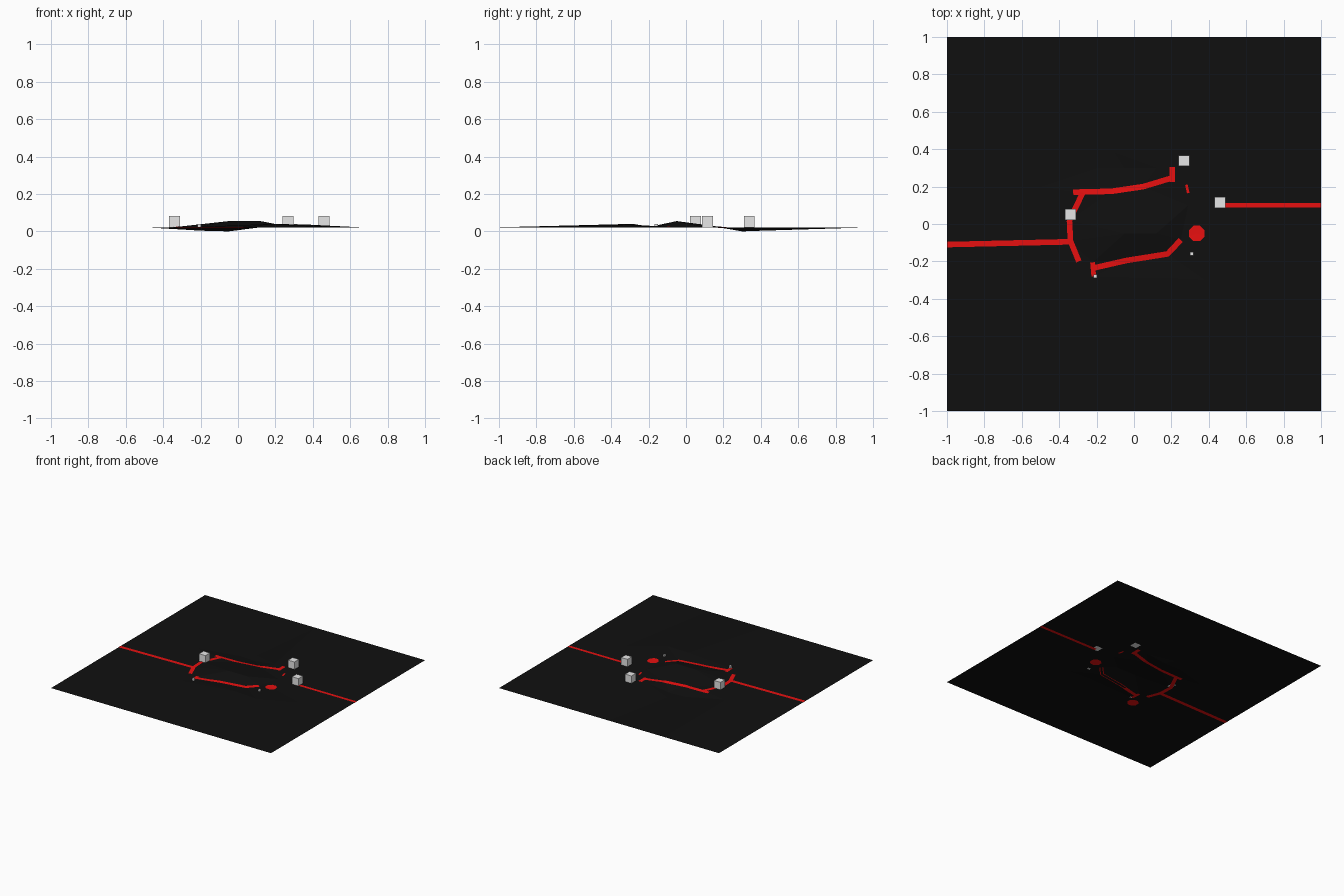
import bpy, math
from mathutils import Vector
from mathutils.bvhtree import BVHTree
from mathutils.geometry import delaunay_2d_cdt

if "Cube" in bpy.data.objects:
    bpy.data.objects.remove(bpy.data.objects["Cube"])

BASE = 0.022


def material(name, rgb):
    m = bpy.data.materials.new(name)
    m.diffuse_color = (*rgb, 1)
    m.use_nodes = True
    m.node_tree.nodes["Principled BSDF"].inputs["Base Color"].default_value = m.diffuse_color
    return m


black = material("black ground", (0.005, 0.005, 0.005))
red = material("red road", (0.8, 0.005, 0.005))
grey = material("light grey", (0.8, 0.8, 0.8))


def add_mesh(name, verts, faces, mat):
    me = bpy.data.meshes.new(name)
    me.from_pydata(verts, [], faces)
    me.materials.append(mat)
    ob = bpy.data.objects.new(name, me)
    bpy.context.collection.objects.link(ob)
    return ob


# Road centre lines, with their widths
roads = {
    "west_road": (0.03, [(-1, -0.11), (-0.34, -0.095)]),
    "east_road": (0.025, [(0.46, 0.1), (1, 0.1)]),
    "west_loop": (0.03, [(-0.295, -0.2), (-0.34, -0.09), (-0.345, 0.02), (-0.275, 0.165)]),
    "north_loop": (0.03, [(-0.325, 0.17), (-0.12, 0.175), (0.05, 0.2), (0.215, 0.25)]),
    "north_stub": (0.03, [(0.205, 0.225), (0.205, 0.305)]),
    "south_loop": (0.03, [(-0.215, -0.235), (-0.04, -0.195), (0.18, -0.16), (0.25, -0.085)]),
    "south_stub": (0.025, [(-0.215, -0.28), (-0.222, -0.205)]),
    "east_scrap": (0.014, [(0.28, 0.21), (0.29, 0.165)]),
}

# Ground: level along the roads, with a hill, a ridge and a hollow
heights = [(-0.05, -0.05, 0.055), (0.12, -0.05, 0.055),        # hill
           (0.18, -0.29, 0.04), (0.38, -0.3, 0.036),           # ridge
           (-0.2, 0.3, 0.004), (-0.05, 0.3, 0.0), (-0.1, 0.38, 0.003)]  # hollow
level = [(-1, -1), (1, -1), (1, 1), (-1, 1), (0, -1), (0.5, -1), (0, 1), (-0.5, 1),
         (0.33, -0.05), (0.29, 0.1), (-0.27, -0.33), (0.65, -0.15), (0.12, 0.3), (-0.5, 0.2)]
for w, pts in roads.values():
    level += pts
points = heights + [(x, y, BASE) for x, y in level]
out = delaunay_2d_cdt([Vector(p[:2]) for p in points], [], [], 0, 1e-5)
verts = [(v.x, v.y, points[src[0]][2]) for v, src in zip(out[0], out[3])]
faces = [tuple(f) for f in out[2]]
ground = add_mesh("ground", verts, faces, black)
tree = BVHTree.FromPolygons(verts, faces)


def on_ground(x, y):
    hit = tree.ray_cast(Vector((x * 0.9999, y * 0.9999, 1)), Vector((0, 0, -1)))[0]
    return hit.z if hit else BASE


# Thin road strips draped on the ground, showing on both sides
LIFT = 0.0012
for name, (width, pts) in roads.items():
    pts = [Vector(p) for p in pts]
    fine = [a.lerp(b, i / 12) for a, b in zip(pts, pts[1:]) for i in range(12)] + [pts[-1]]
    v, f = [], []
    for i, p in enumerate(fine):
        t = (fine[min(i + 1, len(fine) - 1)] - fine[max(i - 1, 0)]).normalized()
        n = Vector((-t.y, t.x)) * width / 2
        for q in (p - n, p + n):
            z = on_ground(q.x, q.y)
            v += [(q.x, q.y, z + LIFT), (q.x, q.y, max(z - LIFT, 0))]
    for i in range(len(fine) - 1):
        k = 4 * i
        f += [(k, k + 4, k + 6, k + 2), (k + 1, k + 3, k + 7, k + 5)]
    add_mesh(name, v, f, red)


# Round ends of the circuit: one seen from both sides, one from below only
def disc(name, x, y, r, offsets):
    v, f = [], []
    for o in offsets:
        k = len(v)
        v.append((x, y, on_ground(x, y) + o))
        for i in range(8):
            a = math.pi / 8 + i * math.pi / 4
            px, py = x + r * math.cos(a), y + r * math.sin(a)
            v.append((px, py, on_ground(px, py) + o))
        for i in range(8):
            tri = (k, k + 1 + i, k + 1 + (i + 1) % 8)
            f.append(tri if o > 0 else tri[::-1])
    add_mesh(name, v, f, red)


disc("east_circle", 0.335, -0.05, 0.045, (LIFT, -LIFT))
disc("southwest_circle", -0.27, -0.335, 0.045, (-LIFT,))


# Grey blocks standing on the ground
def block(name, x, y, size, top):
    h = top - BASE
    bpy.ops.mesh.primitive_cube_add(size=1, location=(x, y, BASE + h / 2))
    ob = bpy.context.object
    ob.name = name
    ob.scale = (size, size, h)
    ob.data.materials.append(grey)


for i, (x, y) in enumerate([(-0.34, 0.05), (0.268, 0.338), (0.46, 0.115)]):
    block(f"large_block_{i + 1}", x, y, 0.058, 0.083)
for i, (x, y) in enumerate([(-0.208, -0.28), (0.308, -0.16)]):
    block(f"small_block_{i + 1}", x, y, 0.018, 0.04)
